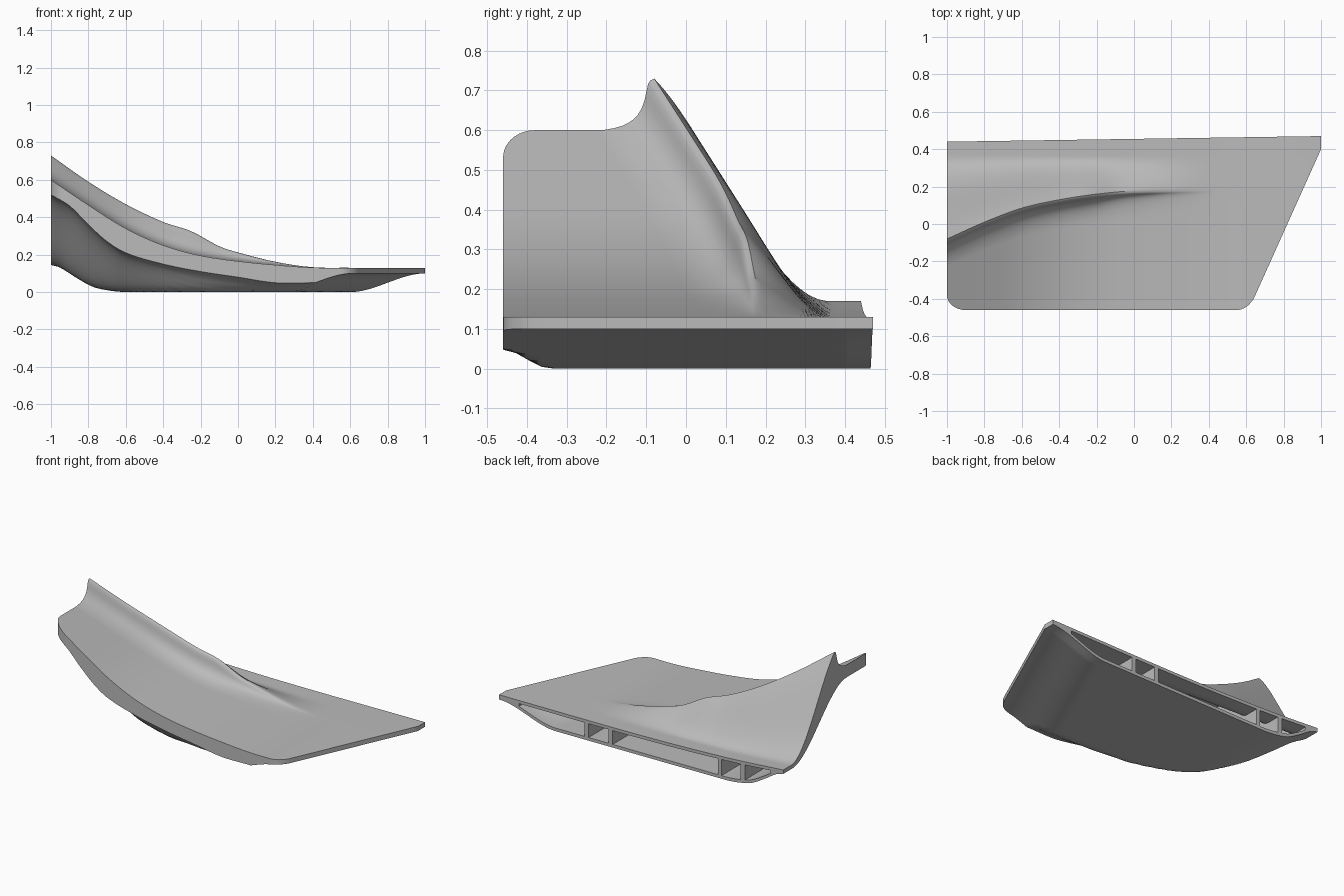
import bpy, bmesh, math

cube = bpy.data.objects.get("Cube")
if cube:
    bpy.data.objects.remove(cube, do_unlink=True)


def curve(points):
    """Smooth interpolating function through (x, value) points."""
    n = len(points)
    slope = []
    for i in range(n):
        a, b = points[max(i - 1, 0)], points[min(i + 1, n - 1)]
        slope.append((b[1] - a[1]) / (b[0] - a[0]))

    def f(x):
        if x <= points[0][0]:
            return points[0][1]
        for i in range(n - 1):
            (x0, v0), (x1, v1) = points[i], points[i + 1]
            if x <= x1:
                w = x1 - x0
                t = (x - x0) / w
                return (v0 * (1 + 2 * t) * (1 - t) ** 2 + v1 * t * t * (3 - 2 * t)
                        + w * t * (1 - t) * (slope[i] * (1 - t) - slope[i + 1] * t))
        return points[-1][1]
    return f


def smooth(t):
    t = min(max(t, 0), 1)
    return t * t * (3 - 2 * t)


# Lengthwise guide curves
plate = curve([(-1, .6), (-.8, .465), (-.6, .34), (-.4, .25), (-.2, .195), (0, .165),
               (.2, .145), (.4, .131), (.6, .13)])
crest = curve([(-1, .73), (-.8, .59), (-.6, .47), (-.4, .375), (-.25, .325), (-.1, .245),
               (0, .212), (.2, .162), (.4, .133), (.6, .13)])
ridge_y = curve([(-1, -.08), (-.8, .01), (-.6, .085), (-.4, .13), (-.2, .16), (0, .178), (.35, .19)])
rear_top = curve([(-1, .17), (-.6, .145), (0, .13), (1, .13)])
keel = curve([(-1, .145), (-.95, .13), (-.87, .08), (-.78, .03), (-.7, .01), (-.6, 0), (-.4, 0)])
lip = curve([(-1, .52), (-.9, .46), (-.8, .36), (-.7, .27), (-.6, .21), (-.4, .15), (-.2, .11),
             (0, .08), (.2, .05), (.4, .05)])
slope_start = curve([(-1, -.2), (-.8, -.36), (-.6, -.46), (-.4, -.46)])
slope_end = curve([(-1, .35), (-.8, .12), (-.6, -.15), (-.3, -.3), (0, -.34)])
fillet = curve([(0, 1), (.015, .9), (.025, .56), (.04, .31), (.07, .12), (.12, 0)])


def front_y(x):
    if x < -.9:
        return -.38 - .08 * math.sqrt(max(0, 1 - ((x + .9) / .1) ** 2))
    if x < .54:
        return -.46
    if x < .64:
        return -.46 + .06 * ((x - .54) / .1) ** 2.5
    return -.4 + .8 * (x - .64) / .36


def back_y(x):
    return .455 + .015 * x


def top_z(x, y):
    r = ridge_y(x)
    if y <= r:
        return plate(x) + max(crest(x) - plate(x), 0) * fillet(r - y)
    s = min((y - r) / (.36 - r), 1)
    fall = .6 * (1 - smooth(s)) + .4 * (1 - s) ** 2
    return rear_top(x) + (crest(x) - rear_top(x)) * fall


def under_z(x, y):
    s = (y - slope_start(x)) / (slope_end(x) - slope_start(x))
    front = keel(x) + (lip(x) - keel(x)) * (1 - smooth(s))
    edge = min(.64 + .45 * (y + .4), 1)
    side = .1 * (1 - smooth((edge - x) / .4))
    return max(front, side)


def solid(name, columns, rows, top, under):
    """Closed solid between two height functions; rows(x) lists y values."""
    bm = bmesh.new()
    up, low = [], []
    for x in columns:
        ys = rows(x)
        up.append([bm.verts.new((x, y, top(x, y))) for y in ys])
        low.append([bm.verts.new((x, y, under(x, y))) for y in ys])
    m, n = len(up), len(up[0])
    for i in range(m - 1):
        for j in range(n - 1):
            bm.faces.new((up[i][j], up[i + 1][j], up[i + 1][j + 1], up[i][j + 1]))
            bm.faces.new((low[i][j], low[i][j + 1], low[i + 1][j + 1], low[i + 1][j]))
        for j in (0, n - 1):
            bm.faces.new((up[i][j], low[i][j], low[i + 1][j], up[i + 1][j]))
    for i in (0, m - 1):
        for j in range(n - 1):
            bm.faces.new((up[i][j], up[i][j + 1], low[i][j + 1], low[i][j]))
    bmesh.ops.recalc_face_normals(bm, faces=bm.faces)
    mesh = bpy.data.meshes.new(name)
    bm.to_mesh(mesh)
    bm.free()
    obj = bpy.data.objects.new(name, mesh)
    bpy.context.collection.objects.link(obj)
    return obj


# Row spacing follows the ridge so its crest stays crisp
OFFSETS = [.13, .1, .08, .065, .052, .042, .034, .028, .024, .02, .015, .01, .005, 0]


def panel_rows(x):
    a, b = front_y(x), back_y(x)
    r = max(ridge_y(x), a + .5 * (b - a))if x > .6 else ridge_y(x)
    k = min(1, (r - a) / .25)
    start = r - OFFSETS[0] * k
    ys = [a + (start - a) * i / 16 for i in range(16)]
    ys += [r - o * k for o in OFFSETS]
    return ys + [r + (b - r) * i / 24 for i in range(1, 25)]


columns = sorted([-.998, -.994, -.988] + [round(-1 + .0125 * i, 4) for i in range(161)])
panel = solid("curved_panel", columns, panel_rows, top_z, under_z)

# Open pockets along the back edge, separated by ribs
WALL = .02


def pocket_floor(x, y):
    return under_z(x, min(y, .46)) + WALL


def pocket_roof(x, y):
    roof = min(top_z(x, y) - WALL, plate(x) - WALL)
    return max(roof, pocket_floor(x, y) + .003)


for i, (x0, x1) in enumerate([(.4, .86), (.23, .37), (-.54, .2), (-.7, -.565), (-.91, -.73)]):
    cols = [x0 + (x1 - x0) * k / 16 for k in range(17)]
    depth = .2 if x1 < -.7 else .1
    cutter = solid("pocket_cutter_%d" % i, cols,
                   lambda x: [depth + (.55 - depth) * k / 16 for k in range(17)],
                   pocket_roof, pocket_floor)
    cutter.hide_render = True
    mod = panel.modifiers.new("pocket", "BOOLEAN")
    mod.operation = "DIFFERENCE"
    mod.solver = "EXACT"
    mod.object = cutter
    bpy.context.view_layer.objects.active = panel
    bpy.ops.object.modifier_apply(modifier=mod.name)
    bpy.data.objects.remove(cutter, do_unlink=True)

# Plain grey finish
grey = bpy.data.materials.new("plain_grey")
grey.use_nodes = True
color = (.5, .5, .5, 1)
grey.diffuse_color = color
grey.node_tree.nodes["Principled BSDF"].inputs["Base Color"].default_value = color
panel.data.materials.clear()
panel.data.materials.append(grey)

bpy.ops.object.select_all(action="DESELECT")
panel.select_set(True)
bpy.context.view_layer.objects.active = panel
bpy.ops.object.shade_smooth_by_angle(angle=math.radians(35))
